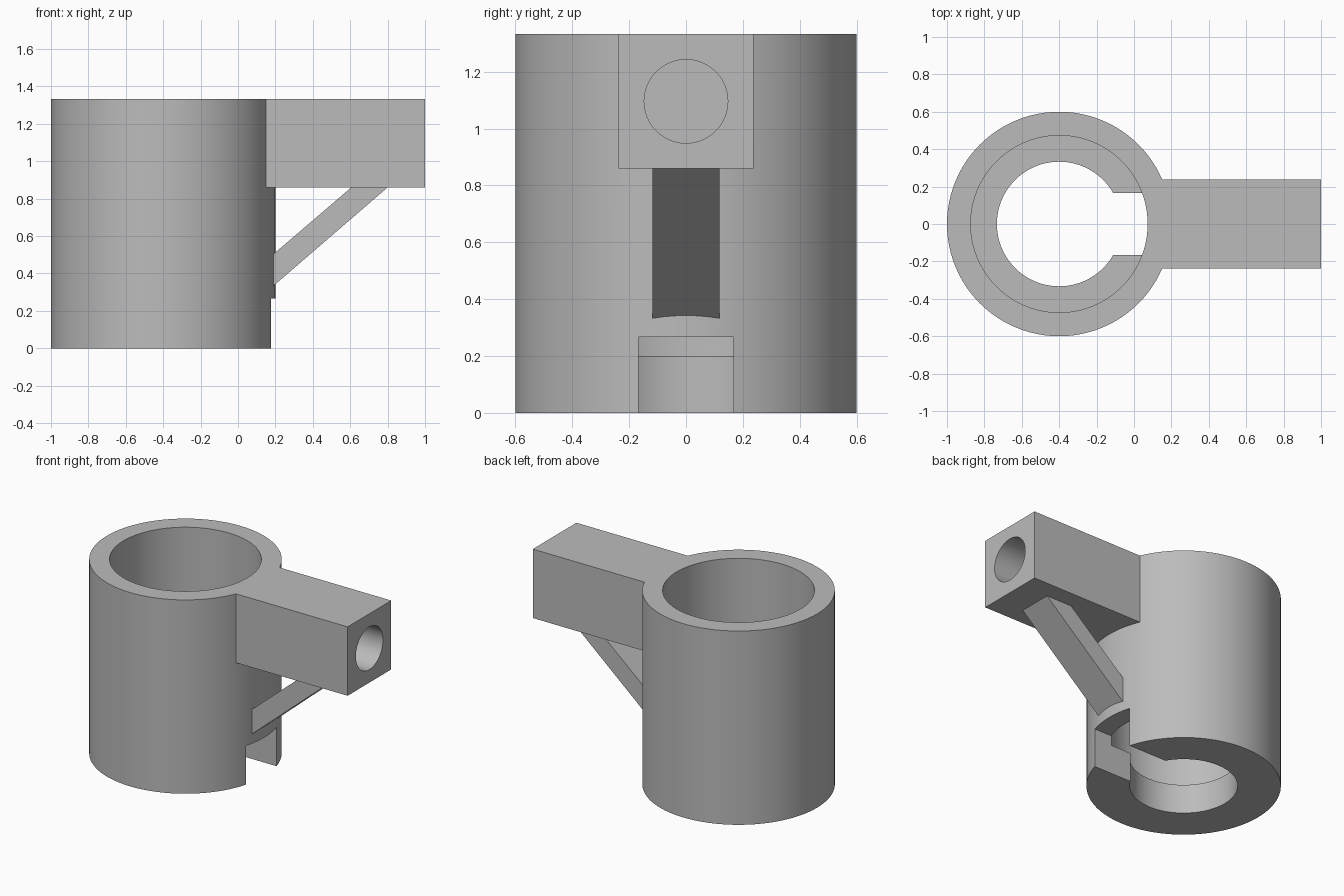
import bpy
import bmesh
from math import radians
from mathutils import Matrix, Vector

cube = bpy.data.objects.get("Cube")
if cube:
    bpy.data.objects.remove(cube, do_unlink=True)

HEIGHT = 1.333
CUP_X = -0.4
ARM_HALF = 0.237
ARM_Z = HEIGHT - ARM_HALF

grey = bpy.data.materials.new("plain grey")
grey.use_nodes = True
colour = (0.5, 0.5, 0.5, 1)
grey.diffuse_color = colour
grey.node_tree.nodes["Principled BSDF"].inputs["Base Color"].default_value = colour


def finish(name, bm):
    bmesh.ops.recalc_face_normals(bm, faces=bm.faces)
    mesh = bpy.data.meshes.new(name)
    bm.to_mesh(mesh)
    bm.free()
    mesh.materials.append(grey)
    obj = bpy.data.objects.new(name, mesh)
    bpy.context.collection.objects.link(obj)
    return obj


def box(name, low, high):
    low, high = Vector(low), Vector(high)
    bm = bmesh.new()
    bmesh.ops.create_cube(bm, size=1, matrix=Matrix.Translation((low + high) / 2)
                          @ Matrix.Diagonal((*(high - low), 1)))
    return finish(name, bm)


def cylinder(name, radius, start, end):
    start, end = Vector(start), Vector(end)
    axis = end - start
    turn = axis.to_track_quat('Z', 'Y').to_matrix().to_4x4()
    bm = bmesh.new()
    bmesh.ops.create_cone(bm, cap_ends=True, segments=96, radius1=radius, radius2=radius,
                          depth=axis.length,
                          matrix=Matrix.Translation((start + end) / 2) @ turn)
    return finish(name, bm)


def prism(name, outline, half_width):
    bm = bmesh.new()
    face = bm.faces.new([bm.verts.new((x, -half_width, z)) for x, z in outline])
    extruded = bmesh.ops.extrude_face_region(bm, geom=[face])["geom"]
    bmesh.ops.translate(bm, vec=(0, 2 * half_width, 0),
                        verts=[v for v in extruded if isinstance(v, bmesh.types.BMVert)])
    return finish(name, bm)


def combine(target, tool, operation):
    mod = target.modifiers.new(tool.name, 'BOOLEAN')
    mod.operation, mod.solver, mod.object = operation, 'EXACT', tool
    bpy.context.view_layer.objects.active = target
    bpy.ops.object.modifier_apply(modifier=mod.name)
    bpy.data.objects.remove(tool, do_unlink=True)


# Cup body with side arm and diagonal brace
holder = cylinder("cup_holder_bracket", 0.6, (CUP_X, 0, 0), (CUP_X, 0, HEIGHT))
arm = box("side_arm", (0.1, -ARM_HALF, HEIGHT - 2 * ARM_HALF), (1, ARM_HALF, HEIGHT))
brace = prism("diagonal_brace",
              [(0.14, 0.291), (0.823, 0.88), (0.629, 0.88), (0.14, 0.461)], 0.117)
for part in (arm, brace):
    combine(holder, part, 'UNION')

# Wide bore, narrower floor opening, side slot and blind socket in the arm
cuts = [
    cylinder("bore", 0.473, (CUP_X, 0, 0.2), (CUP_X, 0, HEIGHT + 0.2)),
    cylinder("floor_opening", 0.333, (CUP_X, 0, -0.2), (CUP_X, 0, 0.4)),
    box("side_slot", (CUP_X, -0.167, -0.2), (0.4, 0.167, 0.267)),
    cylinder("arm_socket", 0.147, (0.333, 0, ARM_Z), (1.2, 0, ARM_Z)),
]
for cut in cuts:
    combine(holder, cut, 'DIFFERENCE')

# Smooth round walls with crisp edges
bpy.ops.object.select_all(action='DESELECT')
holder.select_set(True)
bpy.context.view_layer.objects.active = holder
bpy.ops.object.shade_smooth_by_angle(angle=radians(30))
